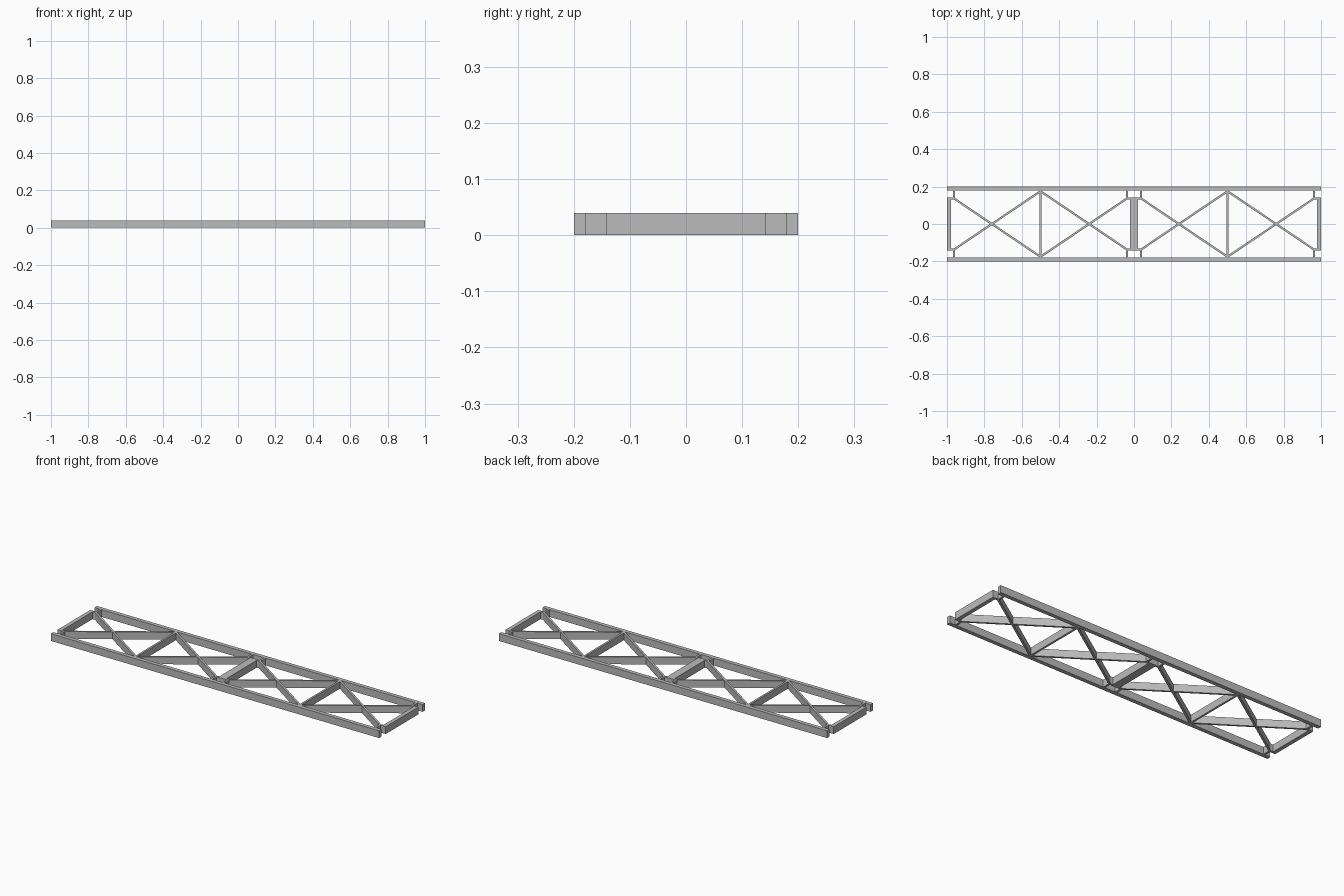
import bpy
import bmesh
from mathutils import Vector, Matrix

HEIGHT = 0.04
RAIL_IN, RAIL_OUT = 0.178, 0.2      # inner and outer face of the side rails
BEAM_END = 0.142                    # half length of the end beams
WEB = 0.011                         # thickness of the thin bracing

old = bpy.data.objects.get("Cube")
if old:
    bpy.data.objects.remove(old, do_unlink=True)

steel = bpy.data.materials.new("grey_steel")
steel.use_nodes = True
GREY = (0.5, 0.5, 0.5, 1)
steel.diffuse_color = GREY
steel.node_tree.nodes["Principled BSDF"].inputs["Base Color"].default_value = GREY


def prism(name, outline):
    """Extrude a plan outline to the full frame height."""
    bm = bmesh.new()
    face = bm.faces.new([bm.verts.new((x, y, 0)) for x, y in outline])
    result = bmesh.ops.extrude_face_region(bm, geom=[face])
    top = [v for v in result["geom"] if isinstance(v, bmesh.types.BMVert)]
    bmesh.ops.translate(bm, verts=top, vec=(0, 0, HEIGHT))
    bmesh.ops.recalc_face_normals(bm, faces=bm.faces)
    mesh = bpy.data.meshes.new(name)
    bm.to_mesh(mesh)
    bm.free()
    mesh.materials.append(steel)
    obj = bpy.data.objects.new(name, mesh)
    bpy.context.collection.objects.link(obj)
    return obj


def block(name, x0, x1, y0, y1):
    return prism(name, [(x0, y0), (x1, y0), (x1, y1), (x0, y1)])


def strut(name, a, b):
    """Flat bar standing on edge between two plan points."""
    a, b = Vector(a), Vector(b)
    side = (b - a).normalized().orthogonal() * WEB / 2
    return prism(name, [a + side, b + side, b - side, a - side])


# Long side rails
for side, s in (("front", -1), ("back", 1)):
    block(side + "_rail", -1, 1, *sorted((s * RAIL_IN, s * RAIL_OUT)))

# Two identical bays, each symmetric about its middle post
for bay, centre in (("right", -0.5), ("left", 0.5)):
    block(bay + "_middle_post", centre - WEB / 2, centre + WEB / 2, -RAIL_IN, RAIL_IN)
    for end, d in (("inner", -centre * 2), ("outer", centre * 2)):
        def at(offset):
            return centre + d * offset

        name = bay + "_" + end
        # Beam closing the bay
        block(name + "_beam", *sorted((at(0.478), at(0.5))), -BEAM_END, BEAM_END)
        for side, s in (("front", -1), ("back", 1)):
            # Angle bracket joining beam to rail
            inner = BEAM_END - WEB
            prism(name + "_" + side + "_bracket", [
                (at(0.478), s * inner), (at(0.457), s * inner),
                (at(0.457), s * RAIL_IN), (at(0.457 + WEB), s * RAIL_IN),
                (at(0.457 + WEB), s * BEAM_END), (at(0.478), s * BEAM_END)])
            # Diagonal brace from bracket to the opposite end of the post
            strut(name + "_" + side + "_brace",
                  (at(0.46), s * (inner + 0.004)), (at(0.002), -s * (RAIL_IN - 0.004)))
